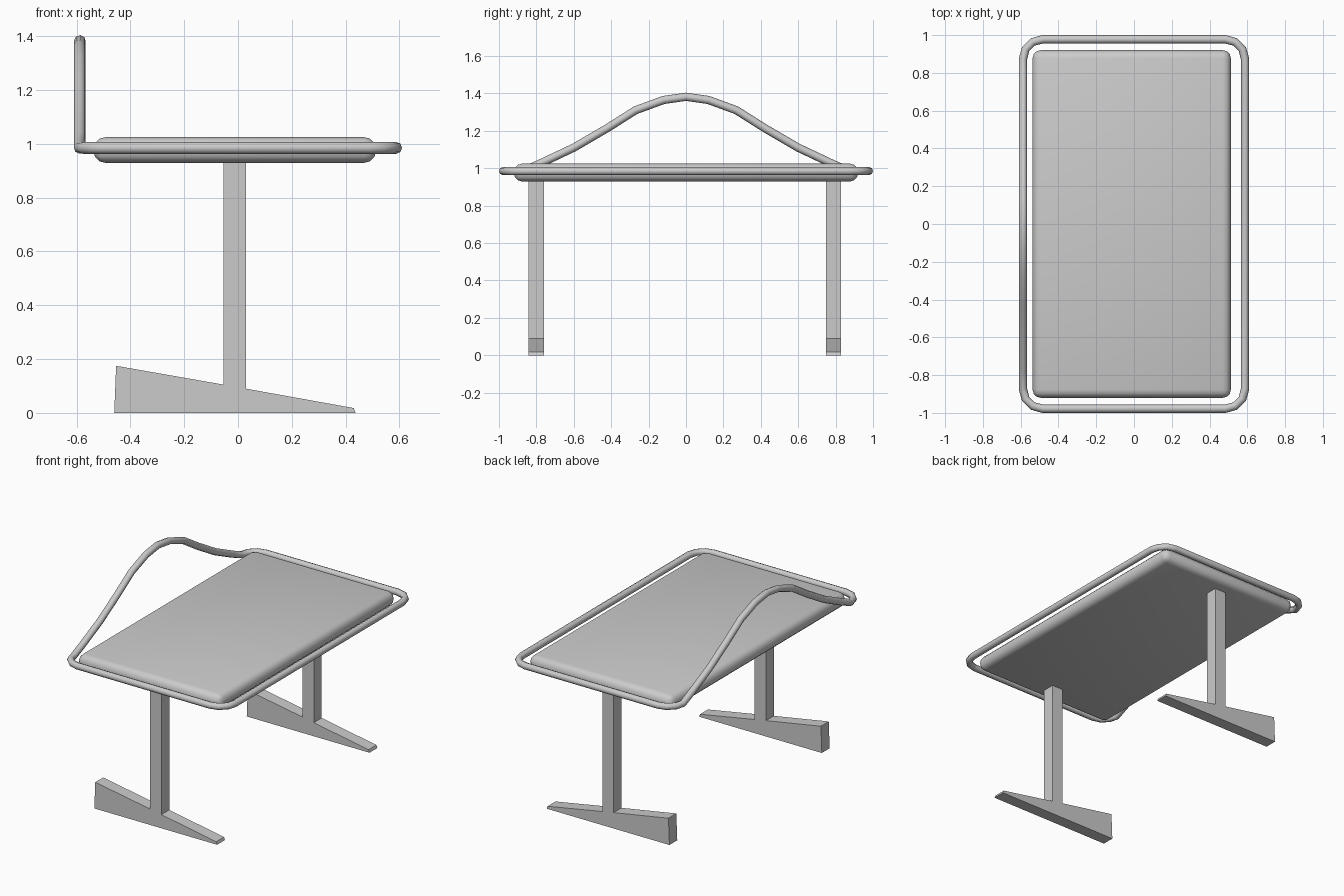
import bpy, bmesh, math
from mathutils import Vector

cube = bpy.data.objects.get("Cube")
if cube:
    bpy.data.objects.remove(cube, do_unlink=True)

grey = bpy.data.materials.new("plain grey")
grey.use_nodes = True
colour = (0.6, 0.6, 0.6, 1)
grey.diffuse_color = colour
grey.node_tree.nodes["Principled BSDF"].inputs["Base Color"].default_value = colour


def add_mesh(name, bm):
    bmesh.ops.recalc_face_normals(bm, faces=bm.faces)
    mesh = bpy.data.meshes.new(name)
    bm.to_mesh(mesh)
    bm.free()
    mesh.materials.append(grey)
    obj = bpy.data.objects.new(name, mesh)
    bpy.context.collection.objects.link(obj)
    return obj


def smooth(obj, degrees):
    bpy.ops.object.select_all(action="DESELECT")
    obj.select_set(True)
    bpy.context.view_layer.objects.active = obj
    bpy.ops.object.shade_smooth_by_angle(angle=math.radians(degrees))


# Padded top: a box with rounded edges
bm = bmesh.new()
bmesh.ops.create_cube(bm, size=1)
for v in bm.verts:
    v.co = Vector((v.co.x * 1.05, v.co.y * 1.84, v.co.z * 0.095)) + Vector((-0.012, 0, 0.977))
bmesh.ops.bevel(bm, geom=bm.edges[:], offset=0.043, segments=3, profile=0.5, affect="EDGES")
smooth(add_mesh("padded_top", bm), 40)

# Leg and wedge foot share one side outline, pushed through in y
outline = [(-0.46, 0), (0.437, 0), (0.43, 0.018), (0.03, 0.09), (0.03, 0.95),
           (-0.053, 0.95), (-0.053, 0.105), (-0.453, 0.175)]
for name, y in (("front_leg", -0.842), ("back_leg", 0.748)):
    bm = bmesh.new()
    face = bm.faces.new([bm.verts.new((x, y, z)) for x, z in outline])
    ext = bmesh.ops.extrude_face_region(bm, geom=[face])
    moved = [v for v in ext["geom"] if isinstance(v, bmesh.types.BMVert)]
    bmesh.ops.translate(bm, verts=moved, vec=(0, 0.082, 0))
    add_mesh(name, bm)

# Rail: rounded rectangle whose right side rises into an arch
RX, RY, RZ, R = 0.588, 0.978, 0.985, 0.105
path = []
for sx, sy, start in ((1, -1, -90), (1, 1, 0), (-1, 1, 90)):
    for i in range(4):
        a = math.radians(start + i * 30)
        path.append((sx * (RX - R) + R * math.cos(a), sy * (RY - R) + R * math.sin(a), RZ))
arch = [(0.78, 1.025), (0.6, 1.11), (0.42, 1.215), (0.27, 1.31), (0.12, 1.365)]
path += [(-RX, y, z) for y, z in arch] + [(-RX, 0, 1.382)]
path += [(-RX, -y, z) for y, z in reversed(arch)]
for i in range(4):
    a = math.radians(180 + i * 30)
    path.append((-(RX - R) + R * math.cos(a), -(RY - R) + R * math.sin(a), RZ))

curve = bpy.data.curves.new("rail", "CURVE")
curve.dimensions = "3D"
curve.bevel_depth = 0.022
curve.bevel_resolution = 2
spline = curve.splines.new("POLY")
spline.points.add(len(path) - 1)
for point, co in zip(spline.points, path):
    point.co = (*co, 1)
spline.use_cyclic_u = True
curve_obj = bpy.data.objects.new("rail_curve", curve)
bpy.context.collection.objects.link(curve_obj)
bpy.context.view_layer.update()
mesh = bpy.data.meshes.new_from_object(curve_obj.evaluated_get(bpy.context.evaluated_depsgraph_get()))
bpy.data.objects.remove(curve_obj, do_unlink=True)
mesh.materials.clear()
mesh.materials.append(grey)
rail = bpy.data.objects.new("rail", mesh)
bpy.context.collection.objects.link(rail)
smooth(rail, 60)
